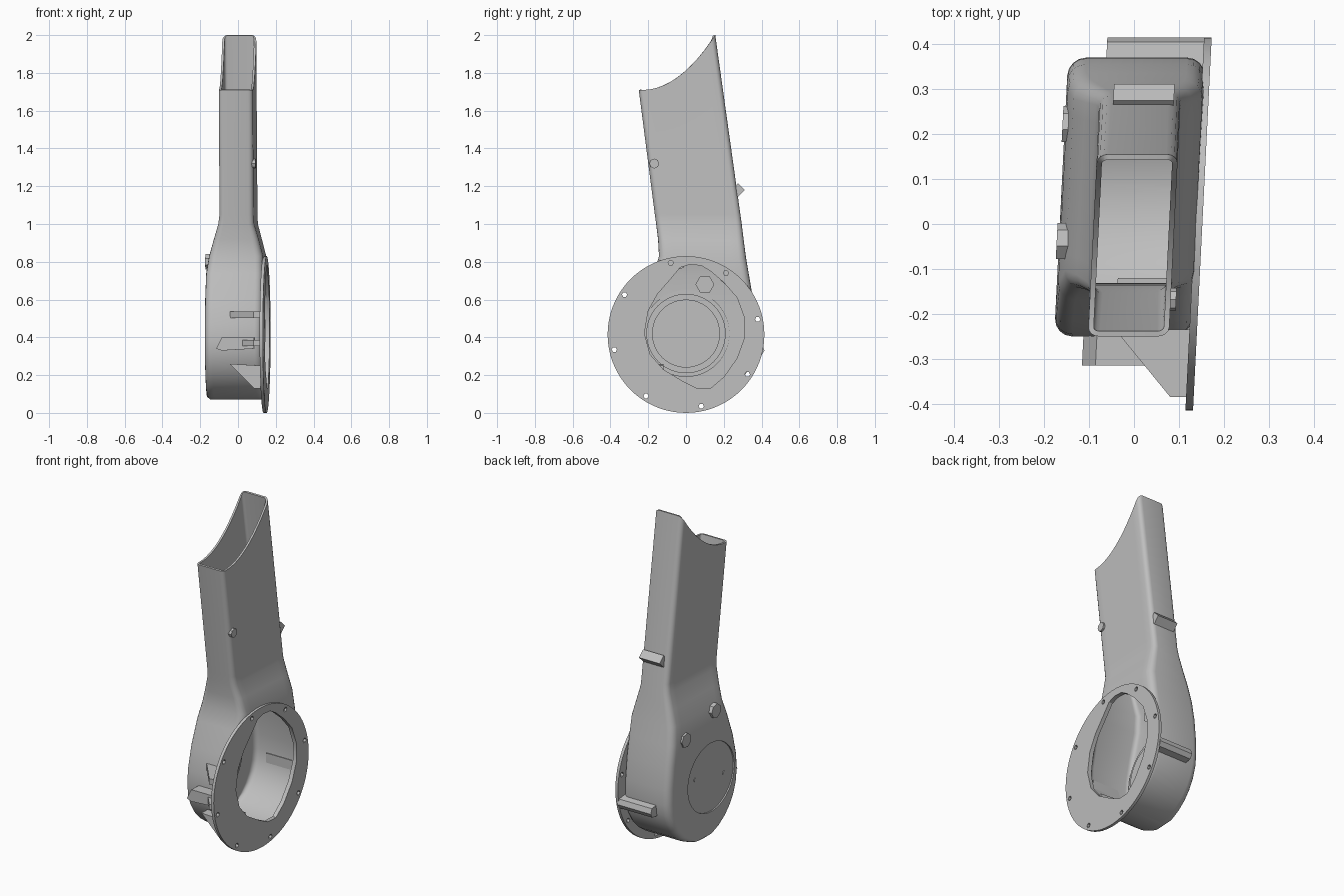
import bpy, bmesh, math
from mathutils import Vector

cube = bpy.data.objects.get("Cube")
if cube:
    bpy.data.objects.remove(cube)

GREY = (0.52, 0.52, 0.52, 1)
mat = bpy.data.materials.new("plain grey")
mat.use_nodes = True
mat.diffuse_color = GREY
mat.node_tree.nodes["Principled BSDF"].inputs["Base Color"].default_value = GREY
SKEW = 0.05  # the whole housing leans slightly in plan


def make(name, bm):
    bmesh.ops.recalc_face_normals(bm, faces=bm.faces)
    for v in bm.verts:
        v.co.x += SKEW * v.co.y
    me = bpy.data.meshes.new(name)
    bm.to_mesh(me)
    bm.free()
    me.materials.append(mat)
    ob = bpy.data.objects.new(name, me)
    bpy.context.collection.objects.link(ob)
    return ob


def prism(name, pts, a, b, axis="x"):
    """Extrude a 2D outline between a and b along an axis."""
    place = {"x": lambda p, h: (h, p[0], p[1]),
             "y": lambda p, h: (p[0], h, p[1]),
             "z": lambda p, h: (p[0], p[1], h)}[axis]
    bm = bmesh.new()
    low, high = ([bm.verts.new(place(p, h)) for p in pts] for h in (a, b))
    bm.faces.new(low)
    bm.faces.new(high)
    for i in range(len(pts)):
        j = (i + 1) % len(pts)
        bm.faces.new((low[i], low[j], high[j], high[i]))
    return make(name, bm)


def circle(y, z, r, n=48, turn=0.0):
    return [(y + r * math.cos(turn + math.tau * i / n),
             z + r * math.sin(turn + math.tau * i / n)) for i in range(n)]


def apply(ob, mod):
    bpy.context.view_layer.objects.active = ob
    bpy.ops.object.modifier_apply(modifier=mod.name)


def cut(ob, cutter):
    cutter.hide_render = True
    mod = ob.modifiers.new("cut", "BOOLEAN")
    mod.operation = "DIFFERENCE"
    mod.solver = "EXACT"
    mod.object = cutter
    apply(ob, mod)


def section(front, back, xl, xr, rad=0.04, sag=0.0):
    """Rounded rectangle spanning front to back and xl to xr."""
    f, b = Vector(front), Vector(back)
    length = (b - f).length
    rad = min(rad, length * 0.45)
    flat = []

    def corner(s, x, start):
        for k in range(5):
            a = math.radians(start + 22.5 * k)
            flat.append((s + rad * math.cos(a), x + rad * math.sin(a)))

    def side(s0, s1, x):
        flat.extend((s0 + (s1 - s0) * k / 10, x) for k in range(1, 10))

    near, far = rad, length - rad
    corner(far, xr - rad, 0)
    side(far, near, xr)
    corner(near, xr - rad, 90)
    corner(near, xl + rad, 180)
    side(near, far, xl)
    corner(far, xl + rad, 270)
    out = []
    for s, x in flat:
        u = s / length
        p = f.lerp(b, u)
        out.append((x, p.x, p.y - sag * 4 * u * (1 - u)))
    return out


# Housing: scroll drum rising through a neck into the chute
rows = []
for deg in range(-84, 1, 12):
    a = math.radians(deg)
    y, z = 0.31 * math.cos(a), 0.38 + 0.31 * math.sin(a)
    left = -0.15 if deg == -84 else -0.165
    rows.append(section((0.06 - y, z), (0.06 + y, z), left, 0.14))
for front, back, xl, xr, rad in (
        ((-0.245, 0.47), (0.368, 0.47), -0.165, 0.14, 0.04),
        ((-0.215, 0.60), (0.355, 0.60), -0.165, 0.14, 0.04),
        ((-0.168, 0.74), (0.335, 0.72), -0.162, 0.14, 0.04),
        ((-0.143, 0.83), (0.318, 0.82), -0.148, 0.138, 0.04),
        ((-0.148, 0.92), (0.306, 0.91), -0.122, 0.115, 0.035),
        ((-0.158, 1.00), (0.295, 1.00), -0.098, 0.092, 0.03),
        ((-0.165, 1.05), (0.288, 1.05), -0.091, 0.09, 0.028)):
    rows.append(section(front, back, xl, xr, rad))
rows.append(section((-0.25, 1.71), (0.155, 2.0), -0.09, 0.09, 0.025, 0.08))

bm = bmesh.new()
rings = [[bm.verts.new(p) for p in row] for row in rows]
bm.faces.new(rings[0])
for lo, hi in zip(rings, rings[1:]):
    for i in range(len(lo)):
        j = (i + 1) % len(lo)
        bm.faces.new((lo[i], lo[j], hi[j], hi[i]))
housing = make("housing", bm)
wall = housing.modifiers.new("wall", "SOLIDIFY")
wall.thickness = 0.012
wall.offset = -1
apply(housing, wall)

# Mounting flange with the inlet opening and screw holes
flange = prism("flange", circle(0, 0.415, 0.415, 72), 0.135, 0.152)
inlet = [(-0.03, 0.77), (-0.08, 0.71), (-0.15, 0.63), (-0.20, 0.54),
         (-0.22, 0.42), (-0.19, 0.31), (-0.12, 0.23), (-0.02, 0.17),
         (0.06, 0.13), (0.13, 0.13), (0.20, 0.19), (0.27, 0.29),
         (0.31, 0.40), (0.31, 0.50), (0.27, 0.61), (0.20, 0.69),
         (0.13, 0.75), (0.08, 0.78), (0.02, 0.785)]
cutters = [prism("inlet_cutter", inlet, 0.10, 0.22)]
cut(housing, cutters[0])
cut(flange, cutters[0])
for i in range(8):
    a = math.radians(12 + 45 * i)
    hole = circle(0.388 * math.cos(a), 0.415 + 0.388 * math.sin(a), 0.014, 6)
    cutters.append(prism("screw_hole_cutter", hole, 0.10, 0.22))
    cut(flange, cutters[-1])
cutters.append(prism("motor_cutter", circle(0, 0.42, 0.203), -0.22, -0.13))
cut(housing, cutters[-1])
for c in cutters:
    bpy.data.objects.remove(c)

# Recessed motor mount in the closed side
parts = [housing, flange]
for name, r, x in (("motor_mount_rim", 0.23, -0.145),
                   ("motor_mount_step", 0.21, -0.128),
                   ("motor_mount_disc", 0.18, -0.115)):
    start = -0.154 if r > 0.22 else -0.157
    parts.append(prism(name, circle(0, 0.42, r), start, x))
parts.append(prism("shaft_hex", circle(0.005, 0.42, 0.05, 6, 0.52), -0.15, -0.108))
for y, z in ((0.13, 0.45), (-0.12, 0.40)):
    parts.append(prism("motor_screw", circle(y, z, 0.012, 10), -0.161, -0.110))
parts.append(prism("inner_boss", circle(0.10, 0.68, 0.05, 6), -0.156, -0.09))

# Small bosses on the closed side and the chute
for y, z in ((-0.04, 0.80), (0.22, 0.72)):
    parts.append(prism("side_boss", circle(y, z, 0.042, 7), -0.170, -0.13))
parts.append(prism("chute_boss", circle(-0.168, 1.32, 0.026, 8), 0.08, 0.102))
parts.append(prism("chute_bracket", circle(0.275, 1.18, 0.036, 4), -0.06, 0.075))

# Back bar and front ribs bracing the flange
parts.append(prism("back_bar", [(0.35, 0.30), (0.40, 0.305), (0.415, 0.33),
                                (0.405, 0.36), (0.35, 0.37)], -0.08, 0.14))
for z, h in ((0.52, 0.035), (0.37, 0.03)):
    parts.append(prism("front_rib", [(-0.03, -0.235), (0.10, -0.385),
                                     (0.138, -0.385), (0.138, -0.235)],
                       z - h / 2, z + h / 2, "z"))
parts.append(prism("front_block", [(-0.10, 0.34), (-0.07, 0.33), (0.10, 0.34),
                                   (0.10, 0.40), (-0.07, 0.40)], -0.315, -0.235, "y"))
parts.append(prism("lower_gusset", [(-0.03, 0.26), (0.138, 0.25), (0.138, 0.13),
                                    (0.10, 0.13)], -0.28, -0.12, "y"))

# Smooth the curved walls and keep the edges crisp
bpy.ops.object.select_all(action="DESELECT")
for ob in parts:
    ob.select_set(True)
bpy.context.view_layer.objects.active = housing
bpy.ops.object.shade_smooth_by_angle(angle=math.radians(30))
